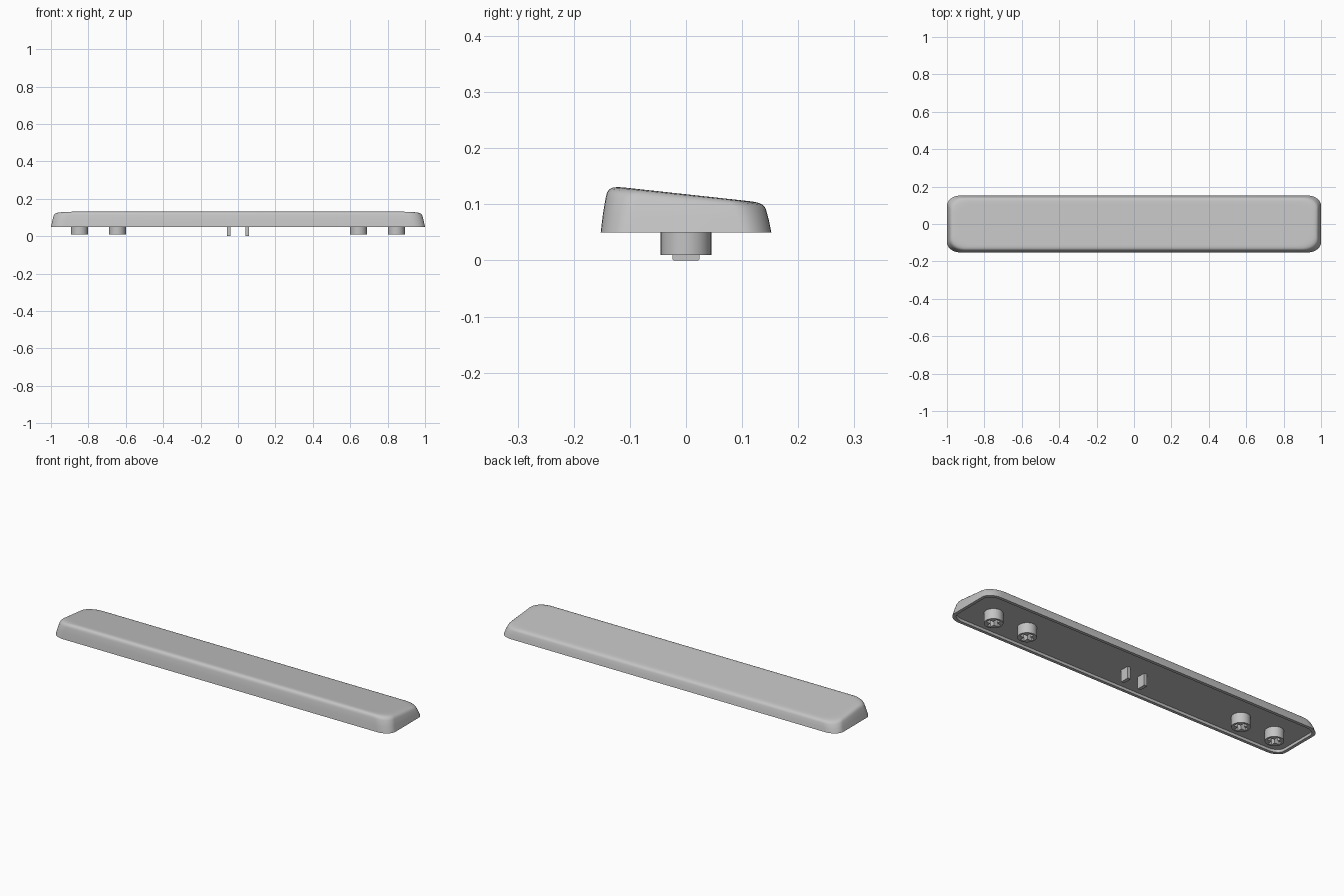
import bpy
import bmesh
from math import sin, cos, pi, radians

if "Cube" in bpy.data.objects:
    bpy.data.objects.remove(bpy.data.objects["Cube"])

BASE, FLOOR = 0.05, 0.063

grey = bpy.data.materials.new("light_grey_plastic")
grey.use_nodes = True
COLOUR = (0.55, 0.55, 0.55, 1)
grey.diffuse_color = COLOUR
grey.node_tree.nodes["Principled BSDF"].inputs["Base Color"].default_value = COLOUR


def finish(obj, angle=35):
    bpy.ops.object.select_all(action='DESELECT')
    obj.select_set(True)
    bpy.context.view_layer.objects.active = obj
    bpy.ops.object.shade_smooth_by_angle(angle=radians(angle))


def mesh_object(name, bm):
    bmesh.ops.recalc_face_normals(bm, faces=bm.faces)
    mesh = bpy.data.meshes.new(name)
    bm.to_mesh(mesh)
    bm.free()
    mesh.materials.append(grey)
    obj = bpy.data.objects.new(name, mesh)
    bpy.context.collection.objects.link(obj)
    return obj


def rounded_rect(hx, hy, rx, ry, steps=8):
    points = []
    for corner, (sx, sy) in enumerate([(1, 1), (-1, 1), (-1, -1), (1, -1)]):
        for i in range(steps + 1):
            a = (corner + i / steps) * pi / 2
            points.append((sx * (hx - rx) + rx * cos(a), sy * (hy - ry) + ry * sin(a)))
    return points


def top_height(y):
    return 0.118 - 0.109 * y


# Key shell: inner ceiling, inner wall, rim, then outer wall up to the sloped top
bm = bmesh.new()
rings = []
for inset, z in [(0.018, FLOOR), (0.016, BASE)]:
    rings.append([bm.verts.new((x, y, z))
                  for x, y in rounded_rect(1 - inset, 0.152 - inset, 0.06, 0.042)])
# (share of height, inset in x, inset in y, corner radius)
outer = [(0, 0, 0, 0.053), (0.4, 0.007, 0.004, 0.055), (0.75, 0.014, 0.009, 0.058),
         (0.86, 0.018, 0.0115, 0.06), (0.93, 0.023, 0.0155, 0.062),
         (0.975, 0.031, 0.022, 0.064), (0.995, 0.043, 0.031, 0.066),
         (1, 0.058, 0.04, 0.068), (1, 0.066, 0.046, 0.068)]
for t, ix, iy, r in outer:
    rings.append([bm.verts.new((x, y, BASE + t * (top_height(y) - BASE)))
                  for x, y in rounded_rect(1 - ix, 0.152 - iy, r * 1.35, r)])
for low, high in zip(rings, rings[1:]):
    n = len(low)
    for i in range(n):
        j = (i + 1) % n
        bm.faces.new((low[i], low[j], high[j], high[i]))
bm.faces.new(rings[0])
bm.faces.new(rings[-1])
finish(mesh_object("key_shell", bm))


# Round stems with a cross-shaped socket
def add_spline(curve, points):
    spline = curve.splines.new('POLY')
    spline.points.add(len(points) - 1)
    for p, (x, y) in zip(spline.points, points):
        p.co = (x, y, 0, 1)
    spline.use_cyclic_u = True


def stem(name, x):
    curve = bpy.data.curves.new(name, 'CURVE')
    curve.dimensions = '2D'
    curve.fill_mode = 'BOTH'
    curve.extrude = (FLOOR - 0.01) / 2
    add_spline(curve, [(0.045 * cos(i * pi / 20), 0.045 * sin(i * pi / 20))
                       for i in range(40)])
    a, w = 0.035, 0.0105
    add_spline(curve, [(a, -w), (a, w), (w, w), (w, a), (-w, a), (-w, w),
                       (-a, w), (-a, -w), (-w, -w), (-w, -a), (w, -a), (w, -w)])
    curve.materials.append(grey)
    obj = bpy.data.objects.new(name, curve)
    obj.location = (x, 0, (FLOOR + 0.01) / 2)
    bpy.context.collection.objects.link(obj)
    bpy.ops.object.select_all(action='DESELECT')
    obj.select_set(True)
    bpy.context.view_layer.objects.active = obj
    bpy.ops.object.convert(target='MESH')
    finish(bpy.context.object)


# Flat clip tabs with a chamfered lower end
def tab(name, x):
    bm = bmesh.new()
    profile = [(-0.024, FLOOR), (-0.024, 0.002), (-0.022, 0),
               (0.022, 0), (0.024, 0.002), (0.024, FLOOR)]
    face = bm.faces.new([bm.verts.new((x - 0.009, y, z)) for y, z in profile])
    extruded = bmesh.ops.extrude_face_region(bm, geom=[face])["geom"]
    bmesh.ops.translate(bm, vec=(0.018, 0, 0),
                        verts=[v for v in extruded if isinstance(v, bmesh.types.BMVert)])
    mesh_object(name, bm)


for side, s in (("left", 1), ("right", -1)):
    stem(f"outer_stem_{side}", s * 0.847)
    stem(f"inner_stem_{side}", s * 0.645)
    tab(f"clip_tab_{side}", s * 0.05)
